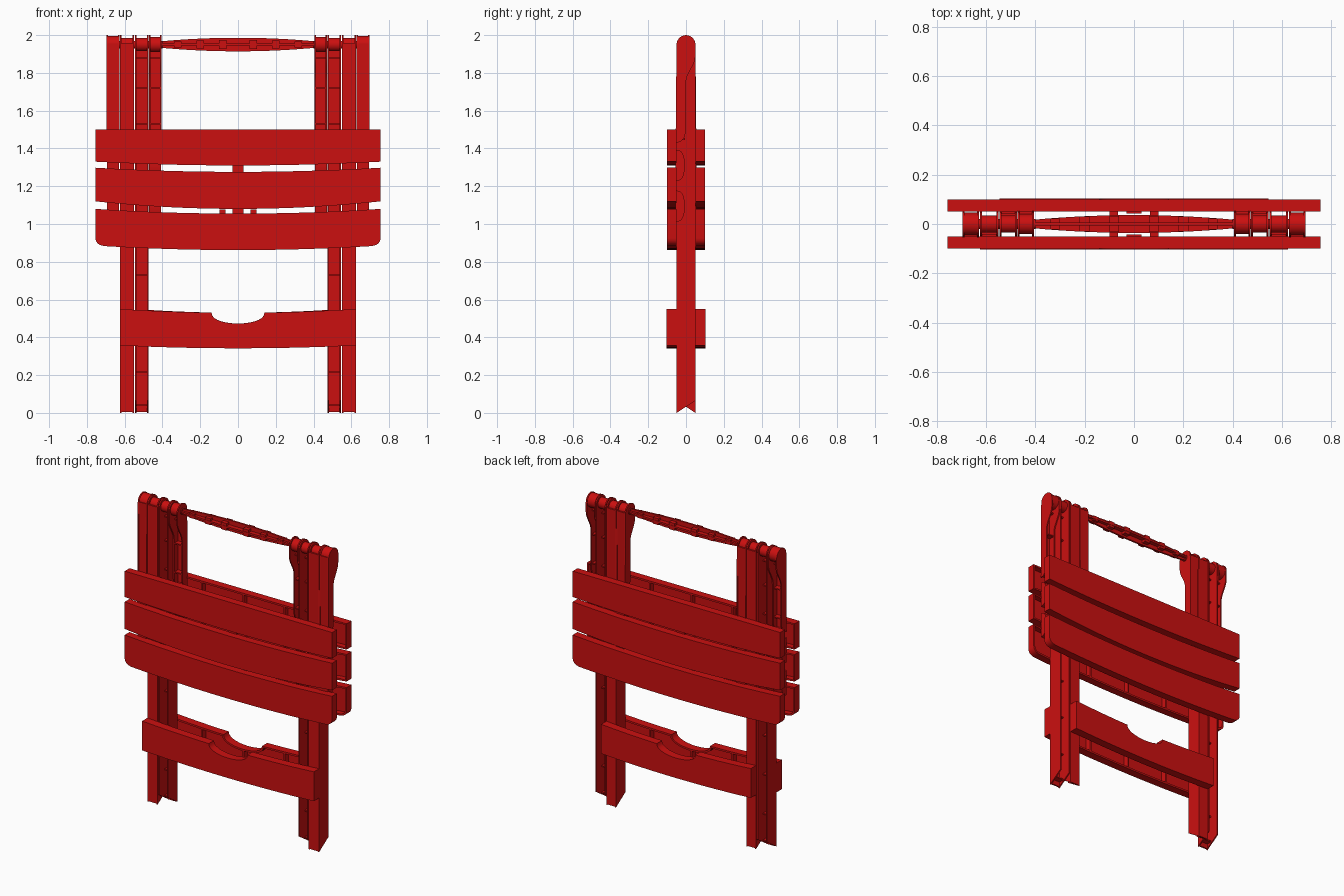
import bpy, bmesh, math
from mathutils import Vector

if "Cube" in bpy.data.objects:
    bpy.data.objects.remove(bpy.data.objects["Cube"], do_unlink=True)

red = bpy.data.materials.new("red plastic")
red.use_nodes = True
red.diffuse_color = (0.6, 0.005, 0.005, 1)
red.node_tree.nodes["Principled BSDF"].inputs["Base Color"].default_value = red.diffuse_color


def finish(name, bm, bevel=0.0):
    bmesh.ops.recalc_face_normals(bm, faces=bm.faces)
    mesh = bpy.data.meshes.new(name)
    bm.to_mesh(mesh)
    bm.free()
    ob = bpy.data.objects.new(name, mesh)
    bpy.context.collection.objects.link(ob)
    mesh.materials.append(red)
    if bevel:
        mod = ob.modifiers.new("edge", "BEVEL")
        mod.width, mod.segments, mod.limit_method = bevel, 2, "ANGLE"
    bpy.context.view_layer.objects.active = ob
    ob.select_set(True)
    bpy.ops.object.shade_smooth_by_angle(angle=math.radians(30))
    ob.select_set(False)


def box(bm, x0, x1, y0, y1, z0, z1):
    verts = bmesh.ops.create_cube(bm, size=1)["verts"]
    for v in verts:
        v.co = ((x0 + x1) / 2 + v.co.x * (x1 - x0),
                (y0 + y1) / 2 + v.co.y * (y1 - y0),
                (z0 + z1) / 2 + v.co.z * (z1 - z0))


def prism(bm, points, offset):
    """Extrude a closed outline; returns the far cap."""
    base = bm.faces.new([bm.verts.new(p) for p in points])
    ext = bmesh.ops.extrude_face_region(bm, geom=[base], use_keep_orig=True)["geom"]
    bmesh.ops.translate(bm, vec=offset, verts=[g for g in ext if isinstance(g, bmesh.types.BMVert)])
    return next(g for g in ext if isinstance(g, bmesh.types.BMFace))


def side_plate(bm, outline, x0, x1, flip):
    prism(bm, [(x0, y * flip, z) for y, z in outline], (x1 - x0, 0, 0))


def hub(bm, x0, x1, radius, z=1.95):
    ring = [(radius * math.cos(a), z + radius * math.sin(a))
            for a in (i * math.tau / 24 for i in range(24))]
    side_plate(bm, ring, x0, x1, 1)


def arch(steps=12, r=0.05):
    """Rounded top running from front to back."""
    return [(-r * math.cos(math.pi * i / steps), 1.95 + r * math.sin(math.pi * i / steps))
            for i in range(steps + 1)]


def hollow_board(name, half, top, bottom, side, depth=0.05, corner=0.0, notch=0.0):
    """Bowed board with a rim and ribs on its inner face; top and bottom are (end, middle)."""
    def bow(pair, x):
        return pair[1] + (pair[0] - pair[1]) * (x / half) ** 2
    n = 32
    xs = [half * (2 * i / n - 1) for i in range(n + 1)]
    upper = [(x, bow(top, x)) for x in xs]
    if notch:
        lip = bow(top, notch)
        cut = [(-notch * math.cos(math.pi * i / 14), lip - 0.058 * math.sin(math.pi * i / 14) ** 0.85)
               for i in range(15)]
        upper = ([p for p in upper if p[0] < -notch - 0.01] + cut
                 + [p for p in upper if p[0] > notch + 0.01])
    lower = [(x, bow(bottom, x)) for x in xs if abs(x) < half - corner + 1e-4]
    if corner:
        arc = [(half - corner + corner * math.sin(a), bottom[0] + corner - corner * math.cos(a))
               for a in (i * math.pi / 12 for i in range(1, 7))]
        lower = [(-x, z) for x, z in reversed(arc)] + lower + arc
    outline = upper + lower[::-1]
    bm = bmesh.new()
    cap = prism(bm, [(x, side * (0.05 + depth), z) for x, z in outline], (0, -side * depth, 0))
    bm.normal_update()
    bmesh.ops.recalc_face_normals(bm, faces=bm.faces)
    bmesh.ops.inset_region(bm, faces=[cap], thickness=0.012)
    pit = bmesh.ops.extrude_discrete_faces(bm, faces=[cap])["faces"][0]
    bmesh.ops.translate(bm, vec=(0, side * (depth - 0.014), 0), verts=pit.verts)
    # Stiffening ribs inside the board
    for x in (-0.3, 0, 0.3):
        ys = sorted((side * 0.053, side * (0.045 + depth)))
        box(bm, x - 0.005, x + 0.005, *ys, bow(bottom, x) + 0.006, bow(top, x) - 0.006 - (0.058 if notch and x == 0 else 0))
    finish(name, bm)


# Table slats, lower rails and the spine that links them, on both faces
for side, word in ((-1, "front"), (1, "back")):
    hollow_board(word + "_upper_slat", 0.755, (1.5, 1.5), (1.33, 1.31), side)
    hollow_board(word + "_middle_slat", 0.755, (1.298, 1.276), (1.12, 1.08), side)
    hollow_board(word + "_lower_slat", 0.755, (1.08, 1.055), (0.886, 0.862), side, corner=0.04)
    hollow_board(word + "_foot_rail", 0.625 if side < 0 else 0.545, (0.55, 0.53),
                 (0.357, 0.342), side, depth=0.054, notch=0.14)
    bm = bmesh.new()
    box(bm, -0.03, 0.03, *sorted((side * 0.042, side * 0.056)), 0.98, 1.36)
    for x in (-0.082, 0.082):
        box(bm, x - 0.017, x + 0.017, *sorted((side * 0.03, side * 0.056)), 1.02, 1.076)
    finish(word + "_slat_spine", bm)

# Side outlines (depth, height)
leg_outline = [(-0.05, 0.0)] + arch() + [(0.05, 0.065)]
curve = [(0.025 + 0.025 * math.cos(math.pi * i / 8), 1.89 - 0.14 * i / 8) for i in range(9)]
arm_outline = [(-0.055, 1.43)] + arch() + curve + [(0, 1.49), (-0.01, 1.455), (-0.03, 1.435)]


def channel(name, outline, x0, x1, flip, z0, ribs, hub_radius):
    """Channel with two walls, a web on one face and cross ribs."""
    wall = 0.008
    bm = bmesh.new()
    side_plate(bm, outline, x0, x0 + wall, flip)
    side_plate(bm, outline, x1 - wall, x1, flip)
    box(bm, x0 + wall, x1 - wall, *sorted((-0.05 * flip, -0.04 * flip)), z0, 1.955)
    for z in ribs:
        box(bm, x0 + wall, x1 - wall, *sorted((-0.045 * flip, -0.005 * flip)), z - 0.004, z + 0.004)
    hub(bm, x0 + wall, x1 - wall, hub_radius)
    finish(name, bm)


leg_ribs = (0.04, 0.215, 0.475, 0.73, 0.98, 1.25, 1.53, 1.72, 1.88)
arm_ribs = (1.45, 1.53, 1.72, 1.88)

for s, word in ((1, "left"), (-1, "right")):
    def span(a, b):
        return sorted((s * a, s * b))
    # Two nested legs and two table arms per side, facing opposite ways
    channel(word + "_outer_leg", leg_outline, *span(0.55, 0.625), 1, 0.004, leg_ribs, 0.035)
    channel(word + "_inner_leg", leg_outline, *span(0.475, 0.545), -1, 0.004, leg_ribs, 0.035)
    channel(word + "_outer_arm", arm_outline, *span(0.628, 0.695), 1, 1.435, arm_ribs, 0.046)
    channel(word + "_inner_arm", arm_outline, *span(0.405, 0.472), -1, 1.435, arm_ribs, 0.04)
    # Hinge pin through all four
    bm = bmesh.new()
    hub(bm, *span(0.4, 0.69), 0.02)
    finish(word + "_hinge_pin", bm)
    # Rounded bridges that join neighbouring slats
    for arm, a, b, flip in (("outer", 0.63, 0.693, 1), ("inner", 0.407, 0.47, -1)):
        bm = bmesh.new()
        for mid in (1.31, 1.095):
            lobe = [(-0.056 + 0.05 * math.sin(t) ** 0.6, mid - 0.082 * math.cos(t))
                    for t in (math.pi * i / 16 for i in range(1, 16))]
            ends = [(-0.056, mid + 0.082), (-0.056, mid - 0.082)]
            side_plate(bm, lobe + ends, *span(a, b), flip)
        finish(word + "_" + arm + "_slat_bridge", bm)

# Tapered cross rod between the hinges
bm = bmesh.new()
xs = [0.42 * (i / 8 - 1) for i in range(17)]
swell = [0.016 + 0.02 * (1 - (x / 0.42) ** 2) for x in xs]
edge = list(zip(xs, swell)) + [(x, -w) for x, w in reversed(list(zip(xs, swell)))]
prism(bm, [(x, w, 1.944) for x, w in edge], (0, 0, 0.012))
prism(bm, [(x, -0.006, 1.95 + w) for x, w in edge], (0, 0.012, 0))
for x in (-0.32, -0.2, -0.08, 0.08, 0.2, 0.32):
    w = 0.014 + 0.02 * (1 - (x / 0.42) ** 2)
    box(bm, x - 0.02, x + 0.02, -w, w, 1.95 - w * 0.7, 1.95 + w * 0.7)
finish("cross_rod", bm)
